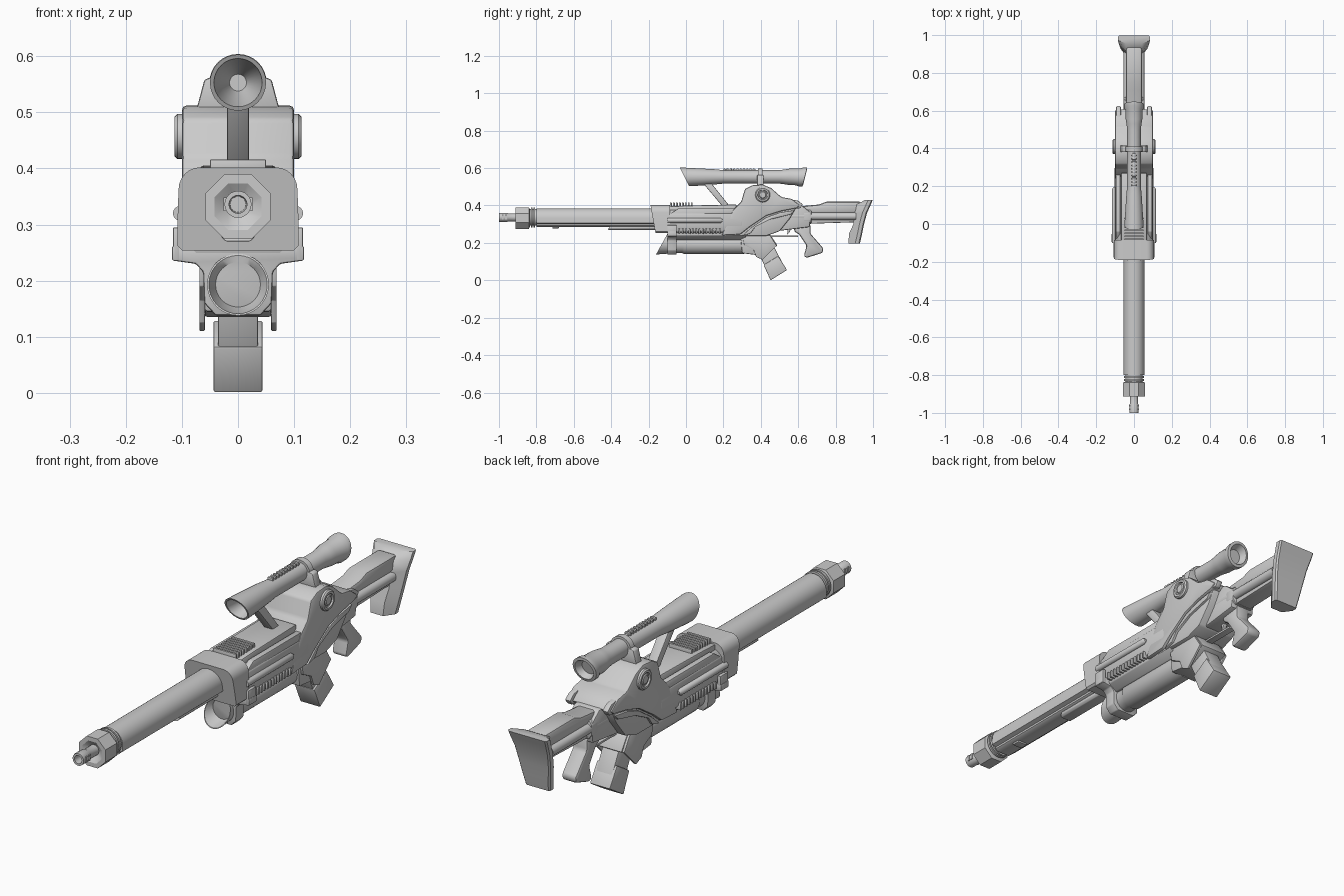
import bpy, bmesh, math

def finish(name, bm, bevel=0.0, seg=2, angle=35):
    bmesh.ops.recalc_face_normals(bm, faces=bm.faces)
    if bevel:
        es = [e for e in bm.edges if len(e.link_faces) == 2 and e.calc_face_angle() > math.radians(28)]
        bmesh.ops.bevel(bm, geom=es, offset=bevel, segments=seg, profile=0.5, affect='EDGES', clamp_overlap=True)
    me = bpy.data.meshes.new(name)
    bm.to_mesh(me)
    bm.free()
    ob = bpy.data.objects.new(name, me)
    bpy.context.collection.objects.link(ob)
    bpy.ops.object.select_all(action='DESELECT')
    ob.select_set(True)
    bpy.context.view_layer.objects.active = ob
    bpy.ops.object.shade_smooth_by_angle(angle=math.radians(angle))
    return ob

def prism(name, a, b, bevel=0.0):
    """Solid between two matching outlines of 3D points."""
    bm = bmesh.new()
    va, vb = [bm.verts.new(p) for p in a], [bm.verts.new(p) for p in b]
    bm.faces.new(va)
    bm.faces.new(vb[::-1])
    n = len(a)
    for i in range(n):
        bm.faces.new((va[i], vb[i], vb[(i + 1) % n], va[(i + 1) % n]))
    return finish(name, bm, bevel)

def side(name, pts, w, bevel=0.004, x=0.0):
    """Side (y, z) outline, thickened to x +- w."""
    return prism(name, [(x - w, y, z) for y, z in pts], [(x + w, y, z) for y, z in pts], bevel)

def section(name, half, y0, y1, bevel=0.004, lean=0.0):
    """Mirrored (x, z) half section, top to bottom, run from y0 to y1."""
    pts = half + [(-x, z) for x, z in reversed(half) if x > 1e-6]
    zt = max(z for _, z in pts)
    return prism(name, [(x, y0 + lean * (zt - z), z) for x, z in pts], [(x, y1, z) for x, z in pts], bevel)

def box(name, x, y0, y1, z0, z1, bevel=0.003, cx=0.0):
    return side(name, [(y0, z0), (y1, z0), (y1, z1), (y0, z1)], x, bevel, cx)

def lathe(name, prof, cz, n=32, slant=None, axis='y', cx=0.0, cy=0.0, turn=0.0):
    """Revolve (distance, radius) about y, or about x for side discs."""
    bm = bmesh.new()
    rings = []
    for d, r in prof:
        ring = []
        for i in range(n):
            t = 2 * math.pi * i / n + turn
            u, v = r * math.cos(t), r * math.sin(t)
            if axis == 'y':
                s = sum(k * v for k, lo, hi in (slant or []) if lo <= d <= hi)
                ring.append(bm.verts.new((cx + u, d + s, cz + v)))
            else:
                ring.append(bm.verts.new((d, cy + u, cz + v)))
        rings.append(ring)
    for a, b in zip(rings, rings[1:]):
        for i in range(n):
            bm.faces.new((a[i], a[(i + 1) % n], b[(i + 1) % n], b[i]))
    bm.faces.new(rings[0])
    bm.faces.new(rings[-1])
    return finish(name, bm)

# Muzzle: hollow tip with ports, octagonal block, rings
BZ = 0.336
lathe("muzzle_tip", [(-0.93, 0.014), (-1.0, 0.016), (-1.0, 0.024), (-0.955, 0.024), (-0.95, 0.021), (-0.90, 0.021)], BZ, 24)
for s in (-1, 1):
    for y in (-0.985, -0.967):
        box("muzzle_port", 0.002, y, y + 0.009, BZ - 0.012, BZ + 0.012, 0, s * 0.0235)
oct_r = 0.058 / math.cos(math.pi / 8)
lathe("muzzle_block", [(-0.895, 0.02), (-0.912, 0.045), (-0.912, oct_r), (-0.84, oct_r), (-0.835, 0.05)], 0.332, 8, turn=math.pi / 8)
for y in (-0.83, -0.815):
    lathe("muzzle_ring", [(y, 0.045), (y, 0.054), (y + 0.009, 0.054), (y + 0.009, 0.045)], BZ)
lathe("barrel_core", [(-0.84, 0.044), (-0.15, 0.044)], BZ)

# Barrel shroud: rounded top, grooved underside
arc = [(0.055 * math.sin(a), 0.33 + 0.055 * math.cos(a)) for a in [math.radians(d) for d in range(0, 91, 10)]]
section("barrel_shroud", arc + [(0.055, 0.306), (0.038, 0.30), (0.038, 0.292), (0.028, 0.285), (0, 0.285)], -0.80, -0.12, 0)
section("under_rail", [(0.03, 0.30), (0.03, 0.278), (0.022, 0.27)], -0.40, -0.12, 0.003, -0.6)
box("barrel_lug", 0.022, -0.715, -0.68, 0.278, 0.31)

# Front collar with rounded shoulders
sh = [(0.068 + 0.038 * math.sin(a), 0.362 + 0.04 * math.cos(a)) for a in [math.radians(d) for d in range(0, 91, 15)]]
section("front_collar", sh + [(0.108, 0.30), (0.108, 0.262), (0.10, 0.254)], -0.19, -0.085, 0, 0.18)

# Receiver: side ledges, raised deck, ribs, side rods
section("receiver", [(0.075, 0.375), (0.098, 0.355), (0.102, 0.30), (0.095, 0.262), (0.075, 0.245)], -0.10, 0.30)
side("deck", [(-0.10, 0.35), (0.27, 0.35), (0.27, 0.405), (0.02, 0.40), (-0.10, 0.395)], 0.068, 0.006)
for i in range(8):
    y = -0.085 + i * 0.016
    box("top_rib", 0.05, y, y + 0.009, 0.39, 0.416, 0.002)
for s in (-1, 1):
    lathe("side_rod", [(-0.10, 0.006), (-0.10, 0.013), (0.185, 0.013), (0.195, 0.006)], 0.32, 16, cx=s * 0.103)
    side("side_fairing", [(-0.10, 0.345), (0.24, 0.335), (0.26, 0.36), (0.26, 0.385), (-0.04, 0.385)], 0.012, 0.004, s * 0.084)
    for i in range(13):
        y = -0.04 + i * 0.018
        box("cooling_rib", 0.018, y, y + 0.009, 0.247, 0.276, 0.002, s * 0.088)
    box("bracket_clip", 0.007, -0.10, -0.05, 0.235, 0.295, 0.003, s * 0.109)

# Main housing: wide upper shell over a narrower lower body
side("upper_housing", [(0.19, 0.24), (0.29, 0.245), (0.34, 0.285), (0.43, 0.345), (0.51, 0.37), (0.59, 0.385),
     (0.61, 0.40), (0.565, 0.435), (0.51, 0.445), (0.455, 0.493), (0.41, 0.512), (0.355, 0.508), (0.315, 0.488),
     (0.295, 0.42), (0.25, 0.375), (0.225, 0.32)], 0.1, 0.008)
side("lower_housing", [(0.24, 0.238), (0.43, 0.238), (0.50, 0.262), (0.555, 0.33), (0.59, 0.39), (0.40, 0.39)], 0.086, 0.006)
side("jaw_trim", [(0.30, 0.238), (0.345, 0.25), (0.37, 0.285), (0.45, 0.325), (0.56, 0.352), (0.58, 0.375), (0.50, 0.362), (0.43, 0.337), (0.35, 0.283)], 0.096, 0.003)
side("rear_block", [(0.48, 0.262), (0.66, 0.285), (0.67, 0.36), (0.62, 0.40), (0.52, 0.41)], 0.055, 0.006)
for s in (-1, 1):
    side("rear_ear", [(0.55, 0.385), (0.61, 0.385), (0.625, 0.405), (0.60, 0.425), (0.55, 0.435)], 0.012, 0.004, s * 0.082)
    lathe("pivot_disc", [(s * 0.09, 0.04), (s * 0.108, 0.04), (s * 0.113, 0.035), (s * 0.113, 0.027),
          (s * 0.107, 0.025), (s * 0.107, 0.02), (s * 0.111, 0.016)], 0.457, 32, axis='x', cy=0.41)

# Scope: slanted hood, tube, eyepiece, rail, mounts
SZ = 0.553
lathe("scope", [(0.10, 0.015), (0.06, 0.03), (-0.008, 0.043), (-0.008, 0.05), (0.02, 0.049), (0.15, 0.041), (0.20, 0.036),
      (0.50, 0.036), (0.53, 0.04), (0.555, 0.044), (0.60, 0.045), (0.615, 0.051), (0.635, 0.051), (0.637, 0.04), (0.61, 0.028)],
      SZ, 32, [(-0.5, -0.1, 0.03), (0.25, 0.60, 0.7)])
for i in range(10):
    y = 0.20 + i * 0.0175
    box("scope_rail_tooth", 0.012, y, y + 0.01, SZ + 0.03, 0.598, 0.002)
box("scope_rail", 0.009, 0.20, 0.375, SZ + 0.025, 0.592, 0.002)
lathe("scope_ring", [(0.385, 0.03), (0.385, 0.045), (0.41, 0.045), (0.41, 0.03)], SZ)
section("scope_mount", [(0.05, 0.562), (0.06, 0.558), (0.074, 0.505)], 0.38, 0.415)
side("scope_strut", [(0.09, 0.52), (0.135, 0.52), (0.235, 0.395), (0.195, 0.395)], 0.02)

# Underbarrel tube with open scooped front, and its bracket
lathe("under_tube", [(-0.06, 0.02), (-0.10, 0.04), (-0.13, 0.052), (-0.13, 0.055), (-0.09, 0.05), (-0.02, 0.047), (-0.01, 0.053),
      (0.31, 0.053)], 0.193, 32, [(0.55, -0.2, -0.12)])
section("tube_bracket", [(0.118, 0.262), (0.118, 0.236), (0.075, 0.23), (0.062, 0.215), (0.06, 0.16), (0.04, 0.138)], -0.10, -0.05)
section("tube_cradle", [(0.085, 0.255), (0.085, 0.24), (0.05, 0.215)], -0.06, 0.32)

# Magazine well, side cheeks and slanted magazine
side("magazine_well", [(0.29, 0.245), (0.45, 0.245), (0.49, 0.185), (0.38, 0.135), (0.30, 0.145)], 0.06, 0.005)
for s in (-1, 1):
    side("well_cheek", [(0.30, 0.24), (0.45, 0.24), (0.485, 0.185), (0.41, 0.11), (0.375, 0.125), (0.36, 0.165), (0.31, 0.19)], 0.005, 0.002, s * 0.064)
side("magazine", [(0.375, 0.17), (0.46, 0.20), (0.525, 0.075), (0.45, 0.015)], 0.036)
side("magazine_base", [(0.415, 0.082), (0.44, 0.088), (0.515, 0.04), (0.538, 0.06), (0.53, 0.072), (0.45, 0.0), (0.443, 0.005)][:1]
     + [(0.493, 0.13), (0.54, 0.055), (0.452, 0.0)], 0.044)

# Trigger group and grip
side("trigger_guard", [(0.44, 0.24), (0.60, 0.24), (0.60, 0.231), (0.44, 0.231)], 0.015, 0.002)
side("trigger", [(0.535, 0.29), (0.56, 0.29), (0.557, 0.262), (0.54, 0.243), (0.544, 0.262)], 0.008, 0.001)
side("grip", [(0.575, 0.30), (0.665, 0.30), (0.665, 0.25), (0.735, 0.17), (0.73, 0.147), (0.645, 0.12), (0.63, 0.13),
     (0.645, 0.185), (0.605, 0.245), (0.58, 0.26)], 0.032, 0.009)

# Stock: twin side tubes, spine, cheek rest
for s in (-1, 1):
    lathe("stock_tube", [(0.55, 0.02), (0.91, 0.02)], 0.342, 20, cx=s * 0.036)
side("stock_spine", [(0.58, 0.30), (0.90, 0.31), (0.92, 0.37), (0.60, 0.38)], 0.036)
section("stock_collar", [(0.045, 0.375), (0.056, 0.36), (0.056, 0.32), (0.04, 0.30)], 0.63, 0.67)
side("cheek_rest", [(0.58, 0.36), (0.93, 0.36), (0.94, 0.42), (0.75, 0.42), (0.71, 0.405), (0.60, 0.395)], 0.042, 0.012)

# Butt plate: flared at the top, curved rear, lofted down through rings
bm = bmesh.new()
levels = [(0.428, 0.955, 0.998, 0.085), (0.405, 0.912, 0.988, 0.083), (0.36, 0.90, 0.968, 0.077),
          (0.30, 0.895, 0.952, 0.07), (0.25, 0.872, 0.942, 0.062), (0.198, 0.868, 0.93, 0.054)]
rings = []
for z, f, r, w in levels:
    m = r - 0.025
    pts = [(-w * 0.5, f), (w * 0.5, f), (w, m), (w, r - 0.006), (w - 0.006, r), (-w + 0.006, r), (-w, r - 0.006), (-w, m)]
    rings.append([bm.verts.new((x, y, z)) for x, y in pts])
for a, b in zip(rings, rings[1:]):
    for i in range(8):
        bm.faces.new((a[i], a[(i + 1) % 8], b[(i + 1) % 8], b[i]))
bm.faces.new(rings[0])
bm.faces.new(rings[-1])
finish("butt_plate", bm)
